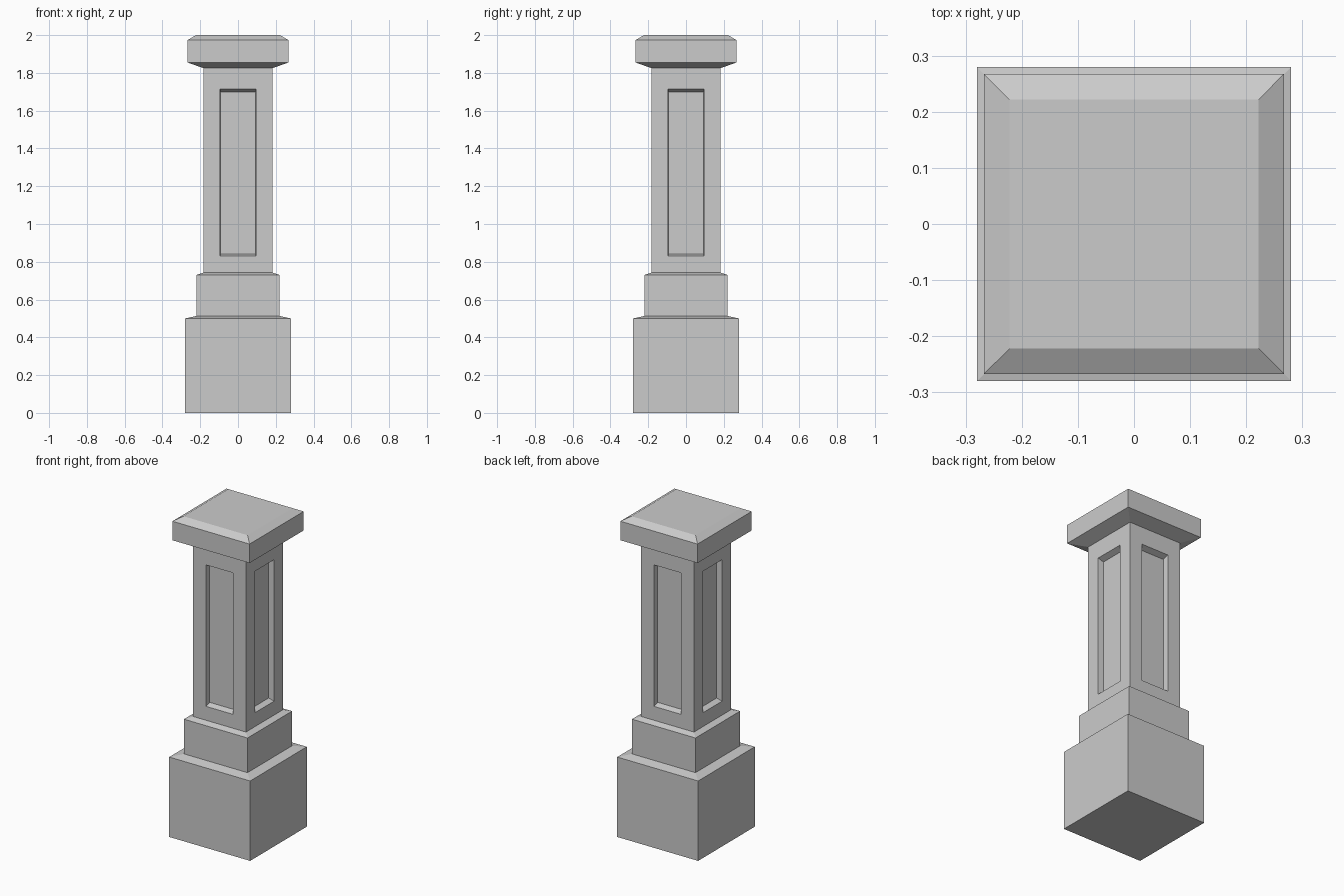
import bpy
import bmesh

cube = bpy.data.objects.get("Cube")
if cube:
    bpy.data.objects.remove(cube, do_unlink=True)

stone = bpy.data.materials.new("grey_stone")
stone.use_nodes = True
GREY = (0.6, 0.6, 0.6, 1)
stone.diffuse_color = GREY
stone.node_tree.nodes["Principled BSDF"].inputs["Base Color"].default_value = GREY


def finish(name, bm):
    bmesh.ops.remove_doubles(bm, verts=bm.verts, dist=0.0001)
    bmesh.ops.recalc_face_normals(bm, faces=bm.faces)
    mesh = bpy.data.meshes.new(name)
    bm.to_mesh(mesh)
    bm.free()
    mesh.materials.append(stone)
    obj = bpy.data.objects.new(name, mesh)
    bpy.context.collection.objects.link(obj)
    return obj


def ring(bm, r, z):
    return [bm.verts.new((x * r, y * r, z))
            for x, y in ((-1, -1), (1, -1), (1, 1), (-1, 1))]


def square_block(name, profile):
    """Square section swept through (half width, height) pairs."""
    bm = bmesh.new()
    rings = [ring(bm, r, z) for r, z in profile]
    for low, high in zip(rings, rings[1:]):
        for i in range(4):
            j = (i + 1) % 4
            bm.faces.new((low[i], low[j], high[j], high[i]))
    bm.faces.new(rings[0][::-1])
    bm.faces.new(rings[-1])
    return finish(name, bm)


def panelled_shaft(name, half, bottom, top):
    """Four sides, each a frame stepping back into a sunken panel."""
    bm = bmesh.new()
    loops = ((half, half, bottom, top),
             (0.095, half, 0.83, 1.715),
             (0.092, half - 0.035, 0.842, 1.7))
    # Quarter turns of the same side
    for c, s in ((1, 0), (0, 1), (-1, 0), (0, -1)):
        rects = []
        for w, d, z0, z1 in loops:
            corners = ((-w, z0), (w, z0), (w, z1), (-w, z1))
            rects.append([bm.verts.new((x * c + d * s, x * s - d * c, z))
                          for x, z in corners])
        for outer, inner in zip(rects, rects[1:]):
            for i in range(4):
                j = (i + 1) % 4
                bm.faces.new((outer[i], outer[j], inner[j], inner[i]))
        bm.faces.new(rects[-1])
    # Closed ends
    bm.faces.new(ring(bm, half, bottom)[::-1])
    bm.faces.new(ring(bm, half, top))
    return finish(name, bm)


# Stepped foot with sloping shoulders
square_block("base_block", [(0.28, 0), (0.28, 0.5), (0.22, 0.513)])
square_block("plinth", [(0.22, 0.513), (0.22, 0.73), (0.183, 0.743)])

# Column with a recessed panel on every side
panelled_shaft("panelled_shaft", 0.183, 0.743, 1.825)

# Bevelled cap
square_block("cap", [(0.183, 1.825), (0.267, 1.855), (0.267, 1.974), (0.222, 2)])
